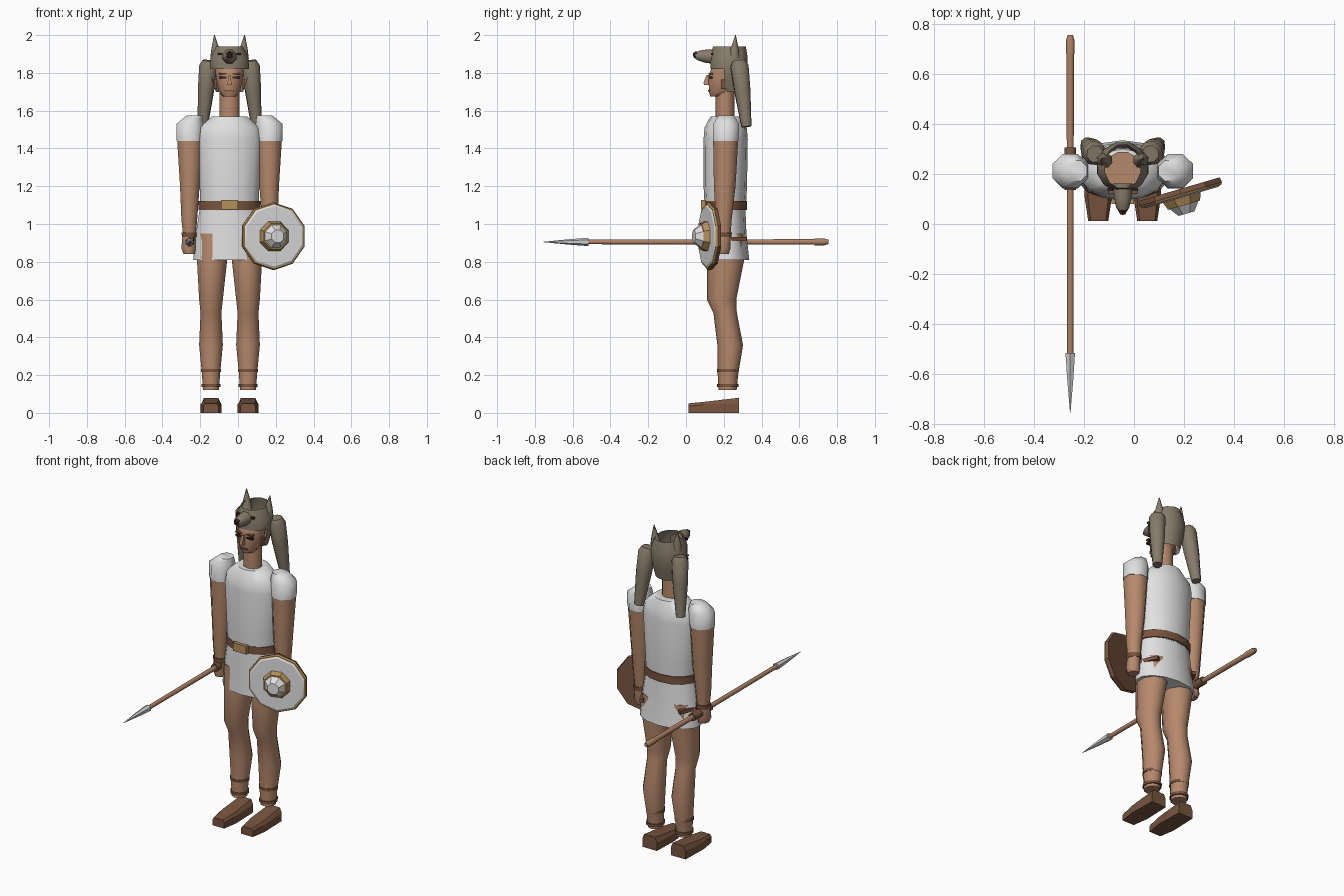
import bpy, bmesh, math
from mathutils import Vector, Matrix

if bpy.data.objects.get("Cube"):
    bpy.data.objects.remove(bpy.data.objects["Cube"])

C = -0.045            # centre line of the body
SIDES = (("left", 1), ("right", -1))


def material(name, *rgb):
    m = bpy.data.materials.new(name)
    m.use_nodes = True
    col = (*rgb, 1)
    m.diffuse_color = col
    m.node_tree.nodes["Principled BSDF"].inputs["Base Color"].default_value = col
    return m


SKIN = material("skin", 0.47, 0.25, 0.15)
WOOD = material("spear_wood", 0.42, 0.22, 0.13)
CLOTH = material("white_cloth", 0.75, 0.75, 0.76)
LEATHER = material("brown_leather", 0.19, 0.09, 0.05)
FUR = material("grey_fur", 0.24, 0.2, 0.145)
GOLD = material("gold", 0.46, 0.28, 0.1)
STEEL = material("steel", 0.6, 0.6, 0.61)
DARK = material("dark_brown", 0.04, 0.02, 0.015)


def finish(name, bm, mat, angle=50):
    bmesh.ops.recalc_face_normals(bm, faces=bm.faces)
    me = bpy.data.meshes.new(name)
    bm.to_mesh(me)
    bm.free()
    for p in me.polygons:
        p.use_smooth = True
    me.set_sharp_from_angle(angle=math.radians(angle))
    me.materials.append(mat)
    ob = bpy.data.objects.new(name, me)
    bpy.context.collection.objects.link(ob)
    return ob


def skin_rings(rings, caps=True):
    """Bridge equal-sized rings of points into a tube."""
    bm = bmesh.new()
    loops = [[bm.verts.new(p) for p in r] for r in rings]
    n = len(loops[0])
    for a, b in zip(loops, loops[1:]):
        for i in range(n):
            j = (i + 1) % n
            bm.faces.new((a[i], a[j], b[j], b[i]))
    if caps:
        bm.faces.new(loops[0])
        bm.faces.new(loops[-1])
    return bm


def circle(n):
    return [((i + 0.5) * math.tau / n) for i in range(n)]


def loft(name, mat, sections, n=10, caps=True, angle=50):
    """Upright body part from sections (z, x, y, rx, ry)."""
    rings = [[(x + rx * math.cos(a), y + ry * math.sin(a), z) for a in circle(n)]
             for z, x, y, rx, ry in sections]
    return finish(name, skin_rings(rings, caps), mat, angle)


def tube(name, mat, start, end, profile, n=8, angle=50):
    """Turned part along an axis, profile of (fraction, radius)."""
    start, end = Vector(start), Vector(end)
    q = (end - start).to_track_quat("Z", "Y")
    rings = [[start.lerp(end, t) + q @ Vector((r * math.cos(a), r * math.sin(a), 0))
              for a in circle(n)] for t, r in profile]
    return finish(name, skin_rings(rings), mat, angle)


def box(name, mat, centre, size):
    bm = bmesh.new()
    bmesh.ops.create_cube(bm, size=1, matrix=Matrix.Translation(centre) @ Matrix.Diagonal((*size, 1)))
    return finish(name, bm, mat, 30)


# Tunic, belt and skirt
loft("tunic", CLOTH, [(1.07, C, .208, .158, .108), (1.2, C, .208, .162, .115),
                      (1.45, C, .21, .178, .117), (1.51, C, .21, .165, .112),
                      (1.57, C, .215, .095, .085)], 14)
loft("skirt", CLOTH, [(.81, C, .215, .197, .12), (.95, C, .21, .183, .11),
                      (1.09, C, .208, .16, .106)], 14)
loft("belt", LEATHER, [(1.075, C, .21, .168, .114), (1.122, C, .21, .168, .114)], 14)
box("buckle", GOLD, (C, .095, 1.102), (.09, .03, .05))

# Neck and head
loft("neck", SKIN, [(1.55, C, .207, .055, .05), (1.72, C, .207, .055, .05)], 10)
loft("head", SKIN, [(1.675, C, .175, .035, .048), (1.7, C, .185, .058, .066),
                    (1.76, C, .2, .07, .083), (1.8, C, .205, .077, .083),
                    (1.84, C, .215, .077, .075)], 12)
loft("nose", SKIN, [(1.735, C, .108, .015, .018), (1.75, C, .106, .014, .018),
                    (1.79, C, .118, .009, .012)], 4, angle=30)
box("mouth", LEATHER, (C, .122, 1.705), (.045, .012, .007))
for side, s in SIDES:
    box(side + "_eye", DARK, (C + s * .036, .13, 1.775), (.04, .022, .012))
    box(side + "_brow", LEATHER, (C + s * .036, .131, 1.795), (.045, .024, .007))
    box(side + "_ear", LEATHER, (C + s * .074, .2, 1.74), (.014, .03, .05))

# Animal hood, open at the crown and cut away around the face
hood = loft("fur_hood", FUR, [(1.7, C, .235, .075, .07), (1.76, C, .228, .095, .09),
                              (1.82, C, .228, .106, .102), (1.88, C, .228, .105, .102),
                              (1.94, C, .23, .074, .09)], 12, caps=False)
bm = bmesh.new()
bm.from_mesh(hood.data)
face_hole = [f for f in bm.faces if f.calc_center_median().z < 1.82 and f.calc_center_median().y < .215]
bmesh.ops.delete(bm, geom=face_hole, context="FACES")
bm.to_mesh(hood.data)
bm.free()
tube("hood_snout", FUR, (C, .16, 1.885), (C, .05, 1.892), [(0, .042), (.5, .038), (.85, .028), (1, .018)], 8)
tube("snout_tip", DARK, (C, .058, 1.895), (C, .038, 1.893), [(0, .022), (1, .012)], 6)
for side, s in SIDES:
    tube(side + "_hood_ear", FUR, (C + s * .072, .255, 1.88), (C + s * .08, .262, 2.0),
         [(0, .032), (.4, .022), (1, .002)], 8)
    box(side + "_hood_eye", DARK, (C + s * .05, .138, 1.9), (.02, .012, .012))
    tube(side + "_fur_tail", FUR, (C + s * .11, .28, 1.865), (C + s * .142, .32, 1.515),
         [(0, .035), (.08, .05), (.45, .045), (1, .028)], 8)

# Arms, hands, wrist bands, legs and shoes
for side, s in SIDES:
    ax = C + s * .21
    loft(side + "_sleeve", CLOTH, [(1.44, ax, .21, .075, .074), (1.53, ax, .212, .077, .074),
                                   (1.575, C + s * .185, .213, .045, .045)], 8)
    loft(side + "_arm", SKIN, [(.92, C + s * .212, .2, .034, .038), (1.02, C + s * .213, .2, .045, .045),
                               (1.2, ax, .205, .056, .062), (1.45, ax, .21, .073, .072)], 8)
    loft(side + "_hand", SKIN, [(.84, C + s * .213, .195, .032, .034), (.87, C + s * .216, .196, .042, .042),
                                (.94, C + s * .214, .2, .038, .04)], 8)
    loft(side + "_wrist_band", LEATHER, [(.93, C + s * .213, .2, .042, .045), (.955, C + s * .213, .2, .044, .046)], 8)
    tube(side + "_hand_strap", LEATHER, (C + s * .2, .17, .92), (C + s * .13, .315, .92), [(0, .016), (1, .016)], 4)

    lx = C + s * .098
    loft(side + "_leg", SKIN, [(.12, lx, .22, .045, .048), (.2, lx, .222, .05, .054),
                               (.36, lx, .234, .066, .068), (.53, lx, .207, .058, .062),
                               (.6, lx, .188, .066, .078), (.82, C + s * .092, .21, .085, .1),
                               (.95, C + s * .09, .21, .085, .095)], 10)
    for i, z in enumerate((.145, .225)):
        loft(f"{side}_ankle_strap_{i + 1}", LEATHER,
             [(z - .008, lx, .222, .053 + .003 * i, .057), (z + .008, lx, .222, .053 + .003 * i, .057)], 10)

    # Shoe sections run from toe to heel: y, half width, shoulder height, top height
    rings = [[(lx + w, y, 0), (lx + w, y, h), (lx + w * .75, y, t), (lx - w * .75, y, t),
              (lx - w, y, h), (lx - w, y, 0)]
             for y, w, h, t in ((.012, .04, .035, .05), (.11, .055, .045, .06), (.28, .05, .05, .08))]
    finish(side + "_shoe", skin_rings(rings), LEATHER, 25)

# Spear held level in the right hand
SX, SZ = C - .21, .905
tube("spear_shaft", WOOD, (SX, -.53, SZ), (SX, .69, SZ), [(0, .013), (1, .016)], 8)
tube("spear_butt", WOOD, (SX, .68, SZ), (SX, .755, SZ), [(0, .019), (.7, .019), (1, .012)], 8)
tube("spear_grip", LEATHER, (SX, .135, SZ), (SX, .305, SZ), [(0, .025), (1, .025)], 8)
tube("spear_head", STEEL, (SX, -.515, SZ), (SX, -.755, SZ), [(0, .022), (.45, .014), (1, .001)], 6)

# Round shield, turned a little outward
CENTRE, OUT = Vector((.185, .128, .935)), Vector((.28, -.96, 0)).normalized()


def disc(name, mat, near, far, r0, r1, n=10):
    return tube(name, mat, CENTRE + OUT * near, CENTRE + OUT * far, [(0, r0), (1, r1)], n, 30)


disc("shield_back", LEATHER, -.012, .008, .176, .18)
disc("shield_rim", GOLD, .008, .018, .18, .174)
disc("shield_face", CLOTH, .018, .023, .168, .16)
disc("shield_boss_ring", GOLD, .023, .055, .085, .072, 8)
disc("shield_boss", CLOTH, .055, .09, .064, .036, 8)
